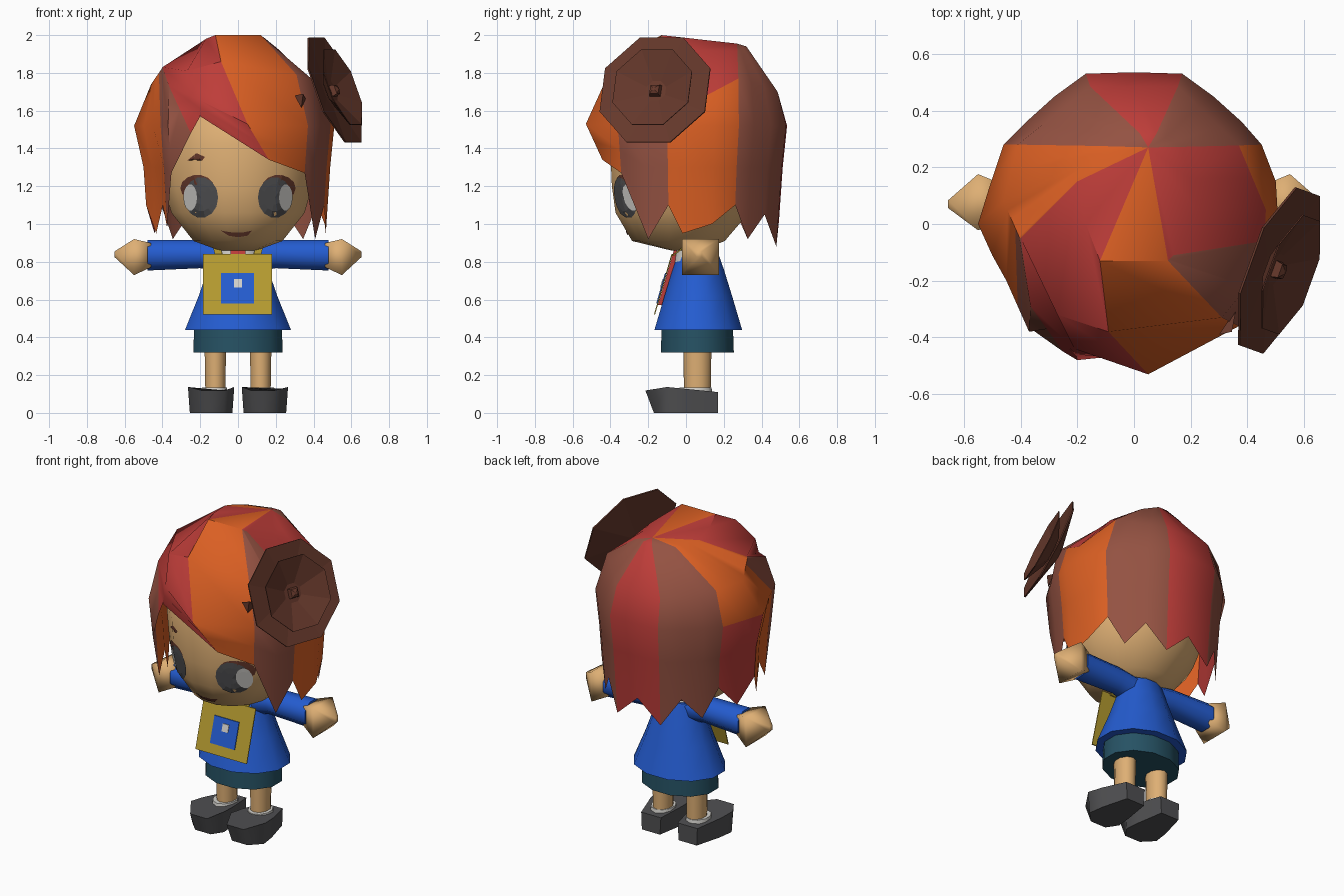
import bpy, math
from mathutils import Vector
from mathutils.bvhtree import BVHTree

if "Cube" in bpy.data.objects:
    bpy.data.objects.remove(bpy.data.objects["Cube"])


def material(name, r, g, b):
    m = bpy.data.materials.new(name)
    m.diffuse_color = [((c / 255 + 0.055) / 1.055) ** 2.4 for c in (r, g, b)] + [1]
    m.use_nodes = True
    m.node_tree.nodes["Principled BSDF"].inputs["Base Color"].default_value = m.diffuse_color
    return m


RED = material("red hair", 190, 61, 57)
ORANGE = material("orange hair", 218, 95, 35)
BROWN = material("brown hair", 148, 82, 66)
DARK = material("dark brown", 101, 56, 43)
SKIN = material("skin", 222, 175, 116)
BLUE = material("blue cloth", 36, 92, 208)
TEAL = material("teal cloth", 38, 82, 100)
MUSTARD = material("mustard", 182, 156, 48)
GREY = material("dark grey", 80, 80, 82)
LIGHT = material("light grey", 212, 210, 205)


def make(name, verts, faces, mats, ids=None, angle=0):
    me = bpy.data.meshes.new(name)
    me.from_pydata([tuple(v) for v in verts], [], faces)
    for m in mats:
        me.materials.append(m)
    if ids:
        me.polygons.foreach_set("material_index", ids)
    ob = bpy.data.objects.new(name, me)
    bpy.context.collection.objects.link(ob)
    if angle:
        bpy.ops.object.select_all(action='DESELECT')
        ob.select_set(True)
        bpy.context.view_layer.objects.active = ob
        bpy.ops.object.shade_smooth_by_angle(angle=math.radians(angle))
    return ob


def loft(name, rings, mat, angle=50, caps=True):
    """Skin a stack of equal-length counter-clockwise rings."""
    n = len(rings[0])
    verts = [p for r in rings for p in r]
    faces = [(k * n + i, k * n + (i + 1) % n, (k + 1) * n + (i + 1) % n, (k + 1) * n + i)
             for k in range(len(rings) - 1) for i in range(n)]
    if caps:
        faces += [tuple(reversed(range(n))), tuple(range(len(verts) - n, len(verts)))]
    return make(name, verts, faces, [mat], None, angle)


def oval(cx, cy, z, rx, ry, n=12):
    return [(cx + rx * math.cos(a), cy + ry * math.sin(a), z)
            for a in (2 * math.pi * (i + 0.5) / n for i in range(n))]


def oval_x(x, cy, cz, ry, rz, n=8):
    return [(x, cy + ry * math.cos(a), cz + rz * math.sin(a))
            for a in (2 * math.pi * (i + 0.5) / n for i in range(n))]


def mirrored(rings, s):
    return rings if s > 0 else [[(-x, y, z) for x, y, z in reversed(r)] for r in rings]


# ---- head
head = loft("head", [oval(0, cy, z, rx, ry, 16) for z, cy, rx, ry in (
    (0.86, 0.0, 0.10, 0.08), (0.91, -0.04, 0.24, 0.25), (1.06, -0.02, 0.36, 0.36),
    (1.2, 0, 0.40, 0.40), (1.42, 0, 0.42, 0.41), (1.6, 0, 0.36, 0.36), (1.72, 0, 0.2, 0.2))], SKIN, 60)
surface = BVHTree.FromPolygons([v.co.copy() for v in head.data.vertices],
                               [tuple(p.vertices) for p in head.data.polygons])


# ---- face details: thin plates wrapped onto the head
def face_plate(name, outline, mat, lift):
    n, c = len(outline), Vector((sum(p[0] for p in outline), sum(p[1] for p in outline))) / len(outline)
    pts = [c] + [c.lerp(Vector(p), t) for t in (0.34, 0.67, 1) for p in outline]
    verts = []
    for p in pts:
        hit = surface.ray_cast(Vector((p.x, -2, p.y)), Vector((0, 1, 0)))[0]
        verts.append((p.x, (hit.y if hit else -0.3) - lift, p.y))
    faces = [(0, 1 + i, 1 + (i + 1) % n) for i in range(n)]
    faces += [(1 + k * n + i, 1 + (k + 1) * n + i, 1 + (k + 1) * n + (i + 1) % n, 1 + k * n + (i + 1) % n)
              for k in (0, 1) for i in range(n)]
    return make(name, verts, faces, [mat])


def disc(cx, cz, rx, rz, n=14):
    return [(cx + rx * math.cos(2 * math.pi * i / n), cz + rz * math.sin(2 * math.pi * i / n)) for i in range(n)]


for s, side in ((-1, "left"), (1, "right")):
    face_plate(side + "_eyelash", disc(s * 0.215, 1.19, 0.09, 0.07), DARK, 0.004)
    face_plate(side + "_eye", disc(s * 0.195, 1.14, 0.09, 0.108), GREY, 0.007)
    face_plate(side + "_eye_shine", disc(s * 0.253, 1.14, 0.036, 0.07), LIGHT, 0.0095)
face_plate("eyebrow", [(-0.27, 1.335), (-0.19, 1.335), (-0.175, 1.355), (-0.22, 1.375)], DARK, 0.005)
face_plate("mouth", [(-0.09, 0.965), (-0.05, 0.938), (0, 0.93), (0.05, 0.938), (0.075, 0.965),
                     (0.04, 0.953), (0, 0.955), (-0.04, 0.953)], DARK, 0.005)

# ---- hair seams from crown to tip (x, y, tip height, colours from the crown downwards)
SEAMS = [(-0.25, -0.45, 1.48, "rrr"), (-0.20, -0.48, 1.57, "rrr"), (0.17, -0.46, 1.34, "ooo"),
         (0.37, -0.36, 1.27, "rbb"), (0.45, -0.22, 0.92, "rbb"), (0.49, -0.10, 1.10, "rro"),
         (0.51, -0.02, 0.95, "rro"), (0.50, 0.15, 1.00, "rro"), (0.45, 0.28, 1.10, "bbb"),
         (0.38, 0.36, 0.92, "bbb"), (0.28, 0.45, 1.05, "bbb"), (0.17, 0.53, 0.88, "rrr"),
         (0.0, 0.535, 1.02, "rrr"), (-0.17, 0.53, 0.88, "bbb"), (-0.28, 0.45, 1.05, "bbb"),
         (-0.38, 0.36, 0.92, "bbb"), (-0.46, 0.28, 1.10, "ooor"), (-0.51, 0.13, 0.95, "ooor"),
         (-0.55, 0.0, 1.10, "ooo"), (-0.50, -0.11, 0.95, "ooo"), (-0.45, -0.20, 1.10, "ooo"),
         (-0.41, -0.29, 0.98, "oob"), (-0.37, -0.38, 1.27, "oob")]
# swirl of the top: seam index -> crown ring point, brow ring point
SWIRL = [(0, (-0.2, 0.15, 1.96), (-0.4, -0.05, 1.83)), (1, (-0.17, 0.0, 1.98), (-0.27, -0.32, 1.81)),
         (2, (-0.12, -0.13, 2.0), (-0.09, -0.38, 1.86)), (3, (0.12, -0.13, 2.0), (0.31, -0.33, 1.79)),
         (4, (0.125, -0.125, 1.995), (0.40, -0.22, 1.76)), (5, (0.14, -0.11, 1.985), (0.46, -0.06, 1.69)),
         (6, (0.22, 0.05, 1.92), (0.465, 0.05, 1.65)), (8, (0.17, 0.272, 1.915), (0.37, 0.277, 1.77)),
         (11, (0.08, 0.32, 1.94), (0.155, 0.485, 1.70)), (13, (0.02, 0.32, 1.94), (-0.155, 0.485, 1.70)),
         (16, (-0.12, 0.275, 1.94), (-0.41, 0.28, 1.74)), (18, (-0.17, 0.22, 1.95), (-0.46, 0.08, 1.74)),
         (22, (-0.198, 0.155, 1.96), (-0.405, -0.045, 1.82)), (23, (-0.2, 0.15, 1.96), (-0.4, -0.05, 1.83))]
FRINGE = {0: (-0.365, -0.29, 1.73), 1: (-0.21, -0.44, 1.66), 2: (0.05, -0.53, 1.53)}


def swirl_points(i):
    for (i0, a0, b0), (i1, a1, b1) in zip(SWIRL, SWIRL[1:]):
        if i <= i1:
            t = (i - i0) / (i1 - i0)
            return Vector(a0).lerp(Vector(a1), t), Vector(b0).lerp(Vector(b1), t)


def hang(x, y, z):
    k = 1.0 if z >= 1.45 else 0.97 - 0.13 * (1.4 - z)
    if x < -0.42 and z < 1.4:
        k *= 0.95
    return Vector((x * k, y * k, z))


verts, faces, ids, n = [Vector((0.05, 0.27, 1.955))], [], [], len(SEAMS)
for i, (x, y, tip, _) in enumerate(SEAMS):
    a, b = swirl_points(i)
    end = hang(x, y, tip)
    c = Vector(FRINGE[i]) if i in FRINGE else hang(x, y, 1.52)
    d = c.lerp(end, 0.5) if tip > 1.2 else hang(x, y, 1.3)
    verts += [a, b, c, d, end]
for i, seam in enumerate(SEAMS):
    p, q = 1 + 5 * i, 1 + 5 * ((i + 1) % n)
    faces.append((0, p, q))
    faces += [(p + k, p + k + 1, q + k + 1, q + k) for k in range(4)]
    ids += ["rob".index(seam[3][min(k, len(seam[3]) - 1)]) for k in range(5)]
make("hair", verts, faces, [RED, ORANGE, BROWN], ids, 40)

# ---- flower: two tilted octagonal layers, deep dish and a small bud
AXIS = Vector((1, -0.36, 0.40)).normalized()
TURN = AXIS.to_track_quat('Z', 'Y').to_matrix()


def flower_ring(r, h, n=8):
    return [Vector((0.515, -0.165, 1.71)) + TURN @ Vector((x, y, h)) for x, y, _ in oval(0, 0, 0, r, r, n)]


loft("flower_back_layer", [flower_ring(0.05, -0.07), flower_ring(0.32, -0.008), flower_ring(0.32, 0.0),
                           flower_ring(0.1, -0.03)], DARK, 0)
loft("flower_front_layer", [flower_ring(0.1, -0.02), flower_ring(0.23, 0.04), flower_ring(0.23, 0.045),
                            flower_ring(0.06, -0.015)], DARK, 0)
loft("flower_bud", [flower_ring(0.045, -0.02, 4), flower_ring(0.035, 0.01, 4), flower_ring(0.01, 0.02, 4)], DARK, 0)
# small leaf poking out of the fringe beside the flower
make("leaf", [(0.30, -0.39, 1.68), (0.335, -0.38, 1.615), (0.345, -0.38, 1.69), (0.36, -0.3, 1.66)],
     [(0, 1, 2), (0, 3, 1), (1, 3, 2), (2, 3, 0)], [DARK])

# ---- clothes and torso
loft("neck", [oval(0, 0.05, 0.82, 0.06, 0.06, 8), oval(0, 0.03, 0.92, 0.06, 0.06, 8)], SKIN)
loft("collar", [oval(0, 0.05, 0.80, 0.13, 0.115), oval(0, 0.045, 0.89, 0.115, 0.10)], LIGHT)
loft("dress", [oval(0, 0.065, z, rx, ry) for z, rx, ry in (
    (0.44, 0.29, 0.24), (0.62, 0.215, 0.185), (0.76, 0.165, 0.14), (0.87, 0.135, 0.10))], BLUE)
loft("skirt", [oval(0, 0.06, 0.32, 0.245, 0.2), oval(0, 0.06, 0.46, 0.24, 0.195)], TEAL)

# ---- arms, legs, shoes
SHOE = [(0.20, 0.17), (0.06, 0.17), (0.03, 0.0), (0.02, -0.10), (0.07, -0.215), (0.19, -0.215),
        (0.265, -0.10), (0.25, 0.0)]
for s, side in ((-1, "left"), (1, "right")):
    loft(side + "_sleeve", mirrored([oval_x(0.06, 0.06, 0.82, 0.09, 0.085), oval_x(0.2, 0.07, 0.84, 0.08, 0.08),
                                     oval_x(0.48, 0.075, 0.835, 0.088, 0.088)], s), BLUE)
    loft(side + "_hand", mirrored([oval_x(0.46, 0.075, 0.835, 0.09, 0.09, 4),
                                   oval_x(0.55, 0.077, 0.825, 0.14, 0.135, 4),
                                   oval_x(0.655, 0.07, 0.84, 0.02, 0.02, 4)], s), SKIN, 85)
    loft(side + "_leg", [oval(s * 0.12, 0.06, 0.08, 0.055, 0.07, 10), oval(s * 0.12, 0.06, 0.36, 0.06, 0.075, 10)], SKIN)
    top = [(x, y, 0.11 + 0.1 * min(0.17 - y, 0.31) - 0.3 * max(0, -0.14 - y)) for x, y in SHOE]
    sole = [(0.14 + (x - 0.14) * 0.92, y if y > -0.2 else y + 0.045, 0) for x, y in SHOE]
    loft(side + "_shoe", mirrored([sole, top], s), GREY, 65)
    loft(side + "_sock", [oval(s * 0.125, 0.05, 0.1, 0.075, 0.09, 10), oval(s * 0.125, 0.05, 0.135, 0.07, 0.085, 10)], LIGHT)


# ---- bag panel leaning on the dress front, with a tie behind it
def panel(name, x0, x1, z0, z1, lift, thick, mat):
    def y(z):
        return -0.17 + (z - 0.52) * 0.29 - lift
    ring = [(x0, z0), (x1, z0), (x1, z1), (x0, z1)]
    return loft(name, [[(x, y(z) + thick, z) for x, z in ring], [(x, y(z), z) for x, z in ring]], mat, 0)


panel("bag", -0.185, 0.18, 0.52, 0.84, 0, 0.006, MUSTARD)
panel("tie", -0.04, 0.04, 0.57, 0.87, -0.007, 0.035, RED)
panel("bag_pocket", -0.09, 0.085, 0.58, 0.74, 0.005, 0.005, BLUE)
panel("bag_badge", -0.022, 0.022, 0.665, 0.71, 0.009, 0.004, LIGHT)
for s, side in ((-1, "left"), (1, "right")):
    strap = [[(s * x, y + d, z) for x, y, z in ((0.08, -0.08, 0.83), (0.12, -0.08, 0.83),
                                              (0.14, 0.02, 0.905), (0.10, 0.02, 0.905))] for d in (0.012, 0)]
    loft(side + "_strap", strap if s > 0 else [r[::-1] for r in strap], MUSTARD, 0)
